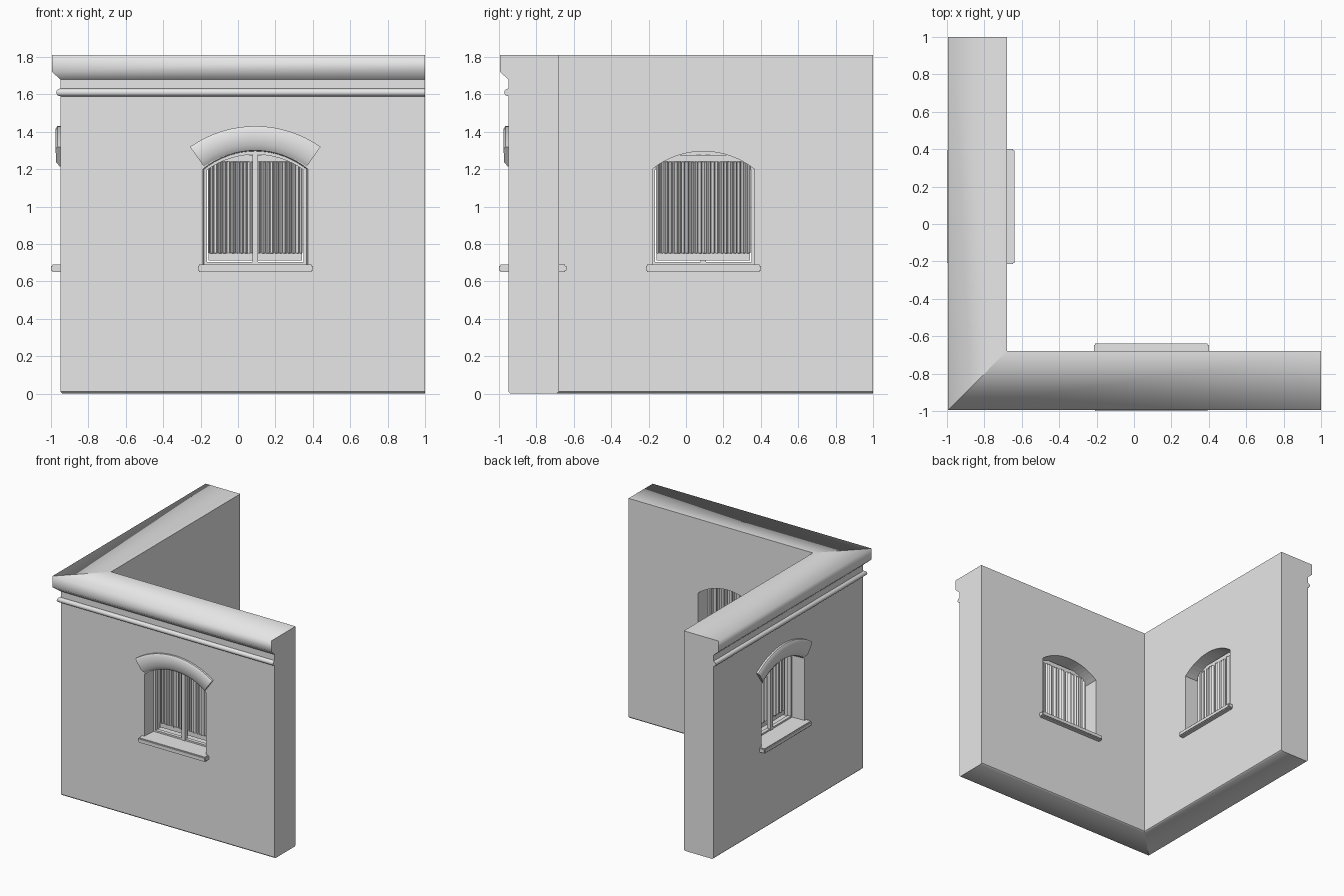
import bpy, bmesh, math, random
from mathutils import Matrix

if "Cube" in bpy.data.objects:
    bpy.data.objects.remove(bpy.data.objects["Cube"])

random.seed(4)
CX = 0.0925                                  # window centre along each wall
SWAP = Matrix(((0, 1, 0, 0), (1, 0, 0, 0), (0, 0, 1, 0), (0, 0, 0, 1)))

plaster = bpy.data.materials.new("plaster_grey")
plaster.use_nodes = True
plaster.diffuse_color = (0.8, 0.8, 0.8, 1)
plaster.node_tree.nodes["Principled BSDF"].inputs["Base Color"].default_value = (0.8, 0.8, 0.8, 1)


def finish(bm, name, angle=None):
    """Turn a bmesh into an object, optionally smooth by angle."""
    mesh = bpy.data.meshes.new(name)
    bm.to_mesh(mesh)
    bm.free()
    ob = bpy.data.objects.new(name, mesh)
    bpy.context.collection.objects.link(ob)
    mesh.materials.append(plaster)
    if angle:
        bpy.ops.object.select_all(action='DESELECT')
        ob.select_set(True)
        bpy.context.view_layer.objects.active = ob
        bpy.ops.object.shade_smooth_by_angle(angle=math.radians(angle))
    return ob


def loft(rings, caps=True, loop=False):
    """Bridge closed rings of points into a solid."""
    bm = bmesh.new()
    vs = [[bm.verts.new(p) for p in ring] for ring in rings]
    pairs = list(zip(vs, vs[1:])) + ([(vs[-1], vs[0])] if loop else [])
    n = len(vs[0])
    for a, b in pairs:
        for i in range(n):
            j = (i + 1) % n
            bm.faces.new((a[i], a[j], b[j], b[i]))
    if caps and not loop:
        bm.faces.new(vs[0])
        bm.faces.new(vs[-1])
    bmesh.ops.recalc_face_normals(bm, faces=bm.faces)
    return bm


def both_walls(bm, name, angle=None):
    """Place a part in the front wall and its reflection in the left wall."""
    twin = bm.copy()
    bmesh.ops.transform(twin, matrix=SWAP, verts=twin.verts)
    bmesh.ops.reverse_faces(twin, faces=twin.faces)
    return [finish(bm, "front_" + name, angle), finish(twin, "left_" + name, angle)]


def sweep_corner(profile):
    """Run an (offset, height) profile along both walls with a mitred corner."""
    return loft([[(d, 1, z) for d, z in profile],
                 [(d, d, z) for d, z in profile],
                 [(1, d, z) for d, z in profile]])


def arch(y, half, bottom, spring, top, n=16):
    """Window outline with a shallow arched head."""
    rise = top - spring
    r = (half * half + rise * rise) / (2 * rise)
    a = math.asin(half / r)
    pts = [(CX - half, y, bottom)]
    for i in range(n + 1):
        t = a * (2 * i / n - 1)
        pts.append((CX + r * math.sin(t), y, top - r + r * math.cos(t)))
    return pts + [(CX + half, y, bottom)]


def box(bm, lo, hi):
    size = [b - a for a, b in zip(lo, hi)]
    mid = [(a + b) / 2 for a, b in zip(lo, hi)]
    bmesh.ops.create_cube(bm, size=1, matrix=Matrix.Translation(mid) @ Matrix.Diagonal((*size, 1)))


# Corner wall with cornice: softly shaded cornice and foot, flat wall faces
profile = [(-0.94, 0), (-0.95, 0.01), (-0.95, 1.68), (-0.995, 1.72), (-0.995, 1.81),
           (-0.68, 1.81), (-0.68, 0.01), (-0.69, 0)]
bm = sweep_corner(profile)
for f in bm.faces:
    z = f.calc_center_median().z
    f.smooth = len(f.verts) == 4 and (z > 1.69 or z < 0.008)
for e in bm.edges:
    a, b = e.verts
    if abs(a.co.x - a.co.y) < 1e-4 and abs(b.co.x - b.co.y) < 1e-4:
        e.smooth = False
wall = finish(bm, "corner_wall")

# Window openings, slightly wider on the outside
cutters = both_walls(loft([arch(-1.1, 0.29, 0.67, 1.2, 1.305),
                           arch(-0.82, 0.2725, 0.67, 1.2, 1.295),
                           arch(-0.6, 0.2725, 0.67, 1.2, 1.295)]), "opening_cutter")
bpy.ops.object.select_all(action='DESELECT')
bpy.context.view_layer.objects.active = wall
wall.select_set(True)
for c in cutters:
    c.hide_render = True
    m = wall.modifiers.new("opening", 'BOOLEAN')
    m.operation, m.solver, m.object = 'DIFFERENCE', 'EXACT', c
    bpy.ops.object.modifier_apply(modifier=m.name)
    bpy.data.objects.remove(c)

# Rounded string course under the cornice
course = [(-0.945, 1.588)]
for i in range(9):
    t = math.pi * (i / 8 - 0.5)
    course.append((-0.952 - 0.02 * math.cos(t), 1.61 + 0.02 * math.sin(t)))
course.append((-0.945, 1.632))
finish(sweep_corner(course), "string_course", 40)

# Arched hood over each window
hood = [(0.475, -0.94), (0.475, -0.953), (0.505, -0.973), (0.59, -0.975),
        (0.604, -0.966), (0.604, -0.94)]
rings = []
for i in range(17):
    t = math.radians(35.3) * (i / 8 - 1)
    rings.append([(CX + r * math.sin(t), y, 0.826 + r * math.cos(t)) for r, y in hood])
both_walls(loft(rings), "window_hood", 50)

# Sill running through the wall
bm = bmesh.new()
box(bm, (-0.215, -1.0, 0.65), (0.4, -0.64, 0.69))
bmesh.ops.bevel(bm, geom=bm.edges[:], offset=0.007, segments=2, affect='EDGES')
both_walls(bm, "window_sill", 40)

# Arched frame
outer, inner = (0.276, 0.68, 1.2, 1.298), (0.257, 0.703, 1.196, 1.278)
both_walls(loft([arch(-0.84, *outer), arch(-0.84, *inner),
                 arch(-0.81, *inner), arch(-0.81, *outer)], loop=True), "window_frame", 30)

# Central mullion
bm = bmesh.new()
box(bm, (CX - 0.015, -0.845, 0.69), (CX + 0.015, -0.812, 1.285))
both_walls(bm, "window_mullion")

# Pleated curtain with plain hems at top and bottom
rows = [(0.712, 0), (0.75, 0), (0.752, 1), (1.238, 1), (1.24, 0), (1.275, 0)]
columns = 72
folds = [0.011 * math.sin(i * 1.9) + random.uniform(-0.006, 0.006) for i in range(columns + 1)]
bm = bmesh.new()
grid = [[bm.verts.new((CX - 0.25 + 0.5 * i / columns, -0.787 + k * folds[i], z))
         for i in range(columns + 1)] for z, k in rows]
for a, b in zip(grid, grid[1:]):
    for i in range(columns):
        bm.faces.new((a[i], a[i + 1], b[i + 1], b[i]))
for ob in both_walls(bm, "curtain"):
    m = ob.modifiers.new("cloth_thickness", 'SOLIDIFY')
    m.thickness = 0.005
    m.offset = 0
